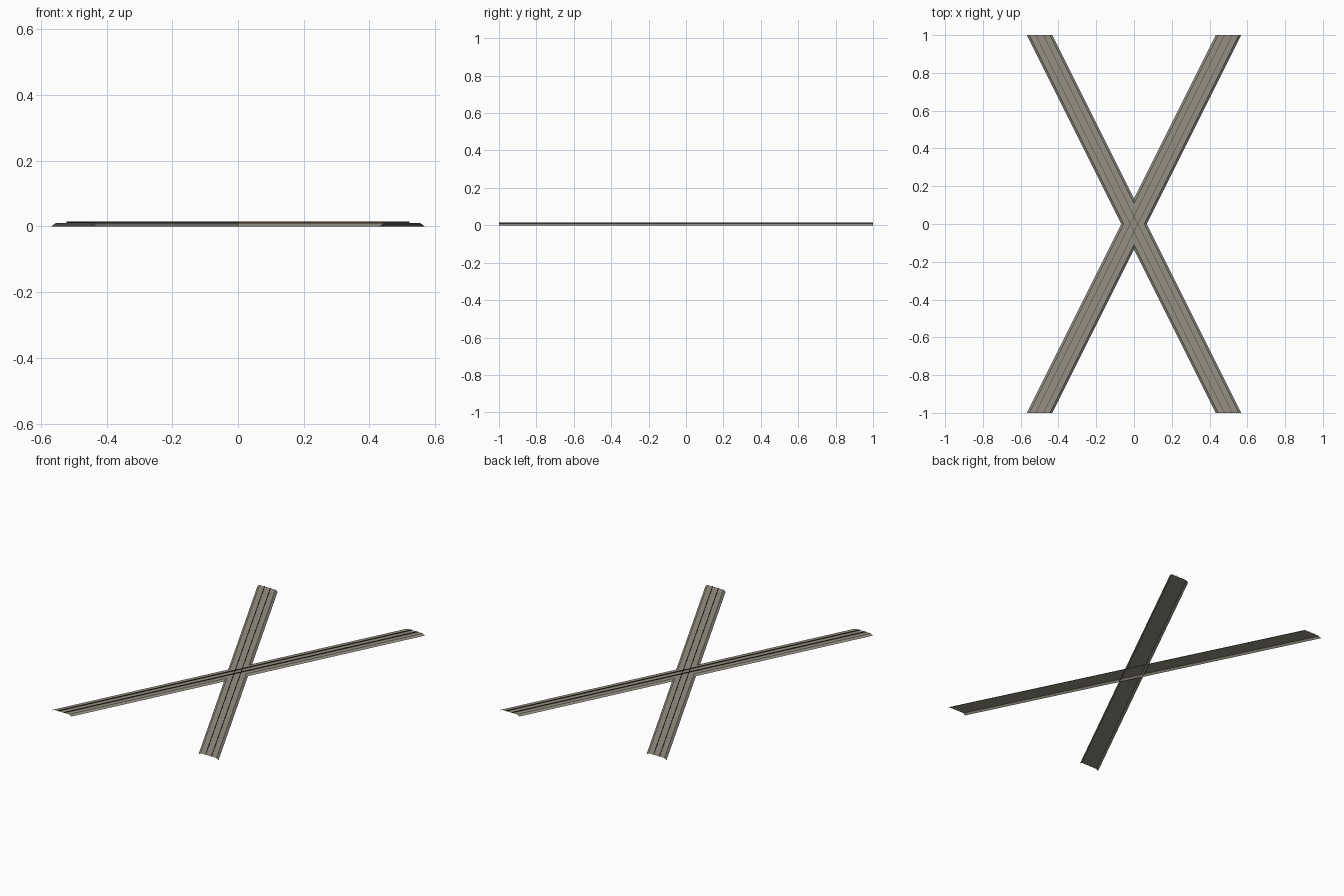
import bpy, bmesh

if "Cube" in bpy.data.objects:
    bpy.data.objects.remove(bpy.data.objects["Cube"])

def mat(name, c):
    m = bpy.data.materials.new(name)
    m.diffuse_color = (*c, 1)
    m.use_nodes = True
    m.node_tree.nodes["Principled BSDF"].inputs["Base Color"].default_value = m.diffuse_color
    return m

STONE = mat("warm grey", (0.30, 0.28, 0.23))
BROWN = mat("dark brown", (0.08, 0.05, 0.035))

# open bevelled bed, and a thin upright rail (x offset, z)
BED = [(-0.068, 0), (-0.054, 0.01), (0.054, 0.01), (0.068, 0)]
RAIL = [(-0.0015, 0.01), (-0.0015, 0.014), (0.0015, 0.014), (0.0015, 0.01)]

def extrude(name, profile, side, offset, material):
    bm = bmesh.new()
    ends = [[bm.verts.new((x + offset + 0.5 * side * y, y, z)) for x, z in profile]
            for y in (-1, 1)]
    for i in range(len(profile) - 1):
        bm.faces.new((ends[0][i], ends[0][i + 1], ends[1][i + 1], ends[1][i]))
    me = bpy.data.meshes.new(name)
    bm.to_mesh(me)
    bm.free()
    me.materials.append(material)
    bpy.context.collection.objects.link(bpy.data.objects.new(name, me))

# two diagonal tracks crossing at the centre, each with a pair of rails
for label, side in (("rising", 1), ("falling", -1)):
    extrude(label + "_bed", BED, side, 0, STONE)
    for hand, offset in (("left", -0.02), ("right", 0.02)):
        extrude(f"{label}_{hand}_rail", RAIL, side, offset, BROWN)
